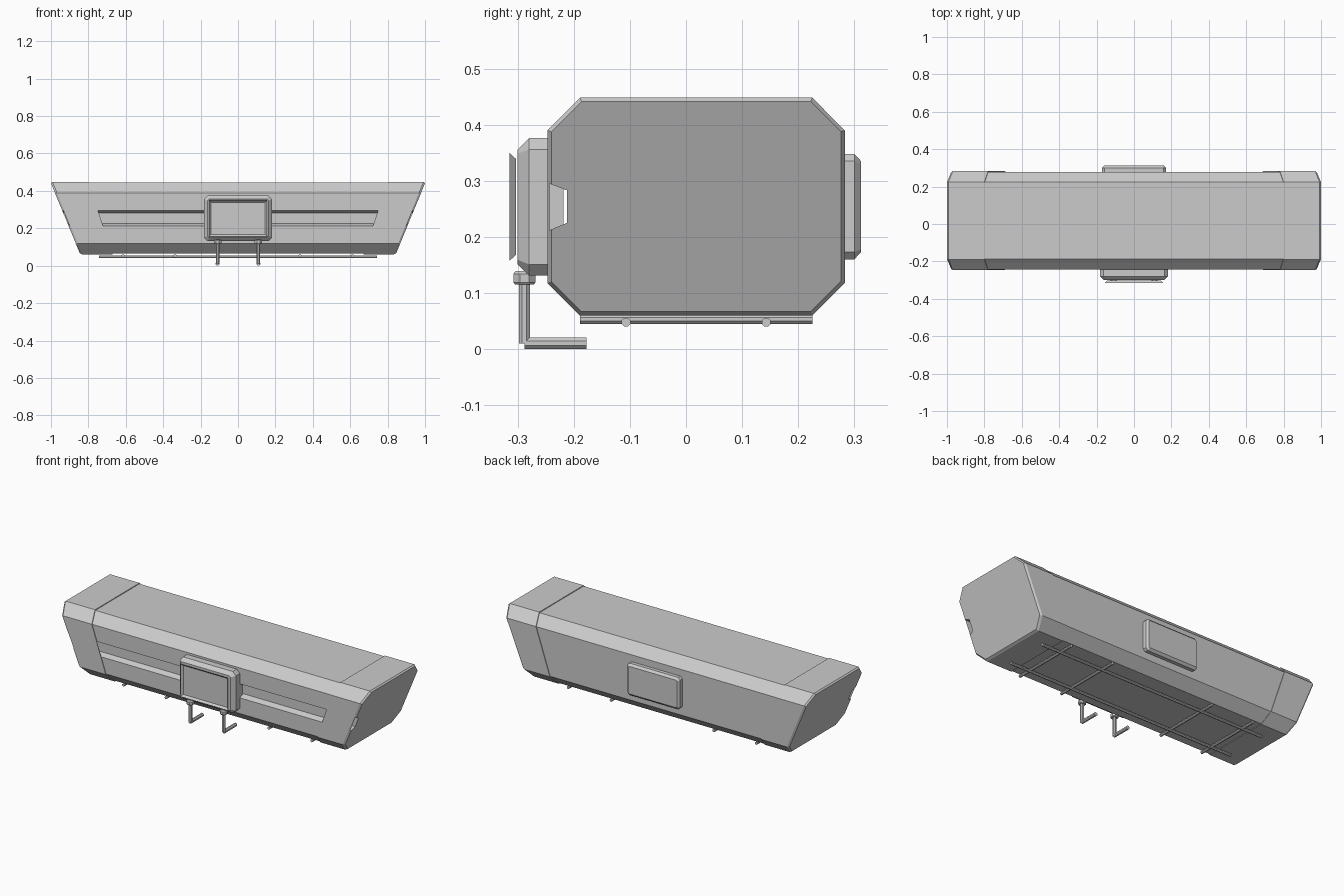
import bpy, bmesh, math
from mathutils import Vector

if "Cube" in bpy.data.objects:
    bpy.data.objects.remove(bpy.data.objects["Cube"])

grey = bpy.data.materials.new("light_grey")
grey.diffuse_color = (0.6, 0.6, 0.6, 1)
grey.use_nodes = True
grey.node_tree.nodes["Principled BSDF"].inputs["Base Color"].default_value = grey.diffuse_color


def finish(name, bm, recalc=True):
    if recalc:
        bmesh.ops.recalc_face_normals(bm, faces=bm.faces)
    me = bpy.data.meshes.new(name)
    bm.to_mesh(me)
    bm.free()
    me.materials.append(grey)
    ob = bpy.data.objects.new(name, me)
    bpy.context.collection.objects.link(ob)
    return ob


def loft(name, rings):
    """Closed solid through rings of equal point count."""
    bm = bmesh.new()
    vs = [[bm.verts.new(p) for p in ring] for ring in rings]
    n = len(vs[0])
    for a, b in zip(vs, vs[1:]):
        for i in range(n):
            bm.faces.new((a[i], a[(i + 1) % n], b[(i + 1) % n], b[i]))
    bm.faces.new(vs[0])
    bm.faces.new(vs[-1])
    return finish(name, bm)


def chamfered(u0, u1, v0, v1, c, d):
    """Rectangle with cut corners, c along u and d along v."""
    return [(u0 + c, v0), (u1 - c, v0), (u1, v0 + d), (u1, v1 - d),
            (u1 - c, v1), (u0 + c, v1), (u0, v1 - d), (u0, v0 + d)]


def rod(name, a, b, r, sides=8):
    a, b = Vector(a), Vector(b)
    q = (b - a).to_track_quat('Z', 'Y')
    ring = [q @ Vector((r * math.cos(t), r * math.sin(t), 0))
            for t in ((i + 0.5) * math.tau / sides for i in range(sides))]
    return loft(name, [[a + p for p in ring], [b + p for p in ring]])


# Hull cross-section, shrunk by an inset, on a plane leaning outwards with height
def hull_ring(inset, x_top, lean, side):
    pts = chamfered(-0.247 + inset, 0.283 - inset, 0.06 + inset, 0.448 - inset,
                    0.058 - 0.6 * inset, 0.058 - 0.6 * inset)
    return [(side * (x_top - lean * (0.448 - z)), y, z) for y, z in pts]


SEAM, TIP = (0.80, 0.335), (1.003, 0.412)
parts = [loft("main_body", [hull_ring(0.004, *SEAM, s) for s in (-1, 1)])]
for s, label in ((-1, "left"), (1, "right")):
    parts.append(loft(label + "_end_cap", [
        hull_ring(0, *SEAM, s),
        hull_ring(0, TIP[0] - 0.011, TIP[1], s),
        hull_ring(0.007, *TIP, s)]))

# Groove along the front, running through the body and both end caps
groove = [(-0.2436, 0.212), (-0.2436, 0.295), (-0.212, 0.283), (-0.212, 0.225)]
cutter = loft("groove_cutter", [[(x, y, z) for y, z in groove] for x in (-1.2, 1.2)])
cutter.hide_render = True
for ob in parts:
    mod = ob.modifiers.new("groove", 'BOOLEAN')
    mod.operation = 'DIFFERENCE'
    mod.solver = 'EXACT'
    mod.object = cutter
bpy.context.view_layer.update()
dg = bpy.context.evaluated_depsgraph_get()
cut = [bpy.data.meshes.new_from_object(ob.evaluated_get(dg)) for ob in parts]
for ob, me in zip(parts, cut):
    ob.modifiers.clear()
    ob.data = me
bpy.data.objects.remove(cutter)


# Box with cut corners and a bevelled outer face, facing along y
def plate(name, half, z0, z1, y_in, y_mid, y_out, c):
    rings = []
    for y, i, k in ((y_in, 0, c), (y_mid, 0, c), (y_out, c, 0.4 * c)):
        pts = chamfered(-half + i, half - i, z0 + i, z1 - i, k, k)
        rings.append([(x, y, z) for x, z in pts])
    return loft(name, rings)


plate("display_housing", 0.182, 0.131, 0.376, -0.218, -0.28, -0.30, 0.02)
plate("rear_panel", 0.172, 0.16, 0.348, 0.27, 0.30, 0.312, 0.013)

# Shallow open dish in front of the housing
bm = bmesh.new()
rings = [[bm.verts.new((x, y, z)) for x, z in
          ((-w, z0), (w, z0), (w, z1), (-w, z1))]
         for w, y, z0, z1 in ((0.144, -0.303, 0.168, 0.339),
                              (0.155, -0.315, 0.157, 0.350))]
bm.faces.new(rings[0])
for i in range(4):
    j = (i + 1) % 4
    bm.faces.new((rings[0][j], rings[0][i], rings[1][i], rings[1][j]))
finish("display_screen", bm, recalc=False)

# Hooks hanging under the housing
for s, label in ((-1, "left"), (1, "right")):
    x = 0.109 * s
    rod(label + "_hook_stem", (x, -0.288, 0.01), (x, -0.288, 0.135), 0.0105)
    rod(label + "_hook_arm", (x, -0.288, 0.0105), (x, -0.177, 0.0105), 0.0108)
    collar = []
    for z, r in ((0.115, 0.018), (0.119, 0.0215), (0.134, 0.0215), (0.139, 0.017)):
        collar.append([(x + r * math.cos(t), -0.288 + r * math.sin(t), z)
                       for t in ((i + 0.5) * math.tau / 8 for i in range(8))])
    loft(label + "_hook_collar", collar)

# Rails and cross bars under the hull
for i, y in enumerate((-0.107, 0.143)):
    rod(f"rail_{i + 1}", (-0.742, y, 0.048), (0.742, y, 0.048), 0.0085)
for i, x in enumerate((-0.615, -0.338, 0.332, 0.612)):
    rod(f"cross_bar_{i + 1}", (x, -0.189, 0.053), (x, 0.225, 0.053), 0.0085)
